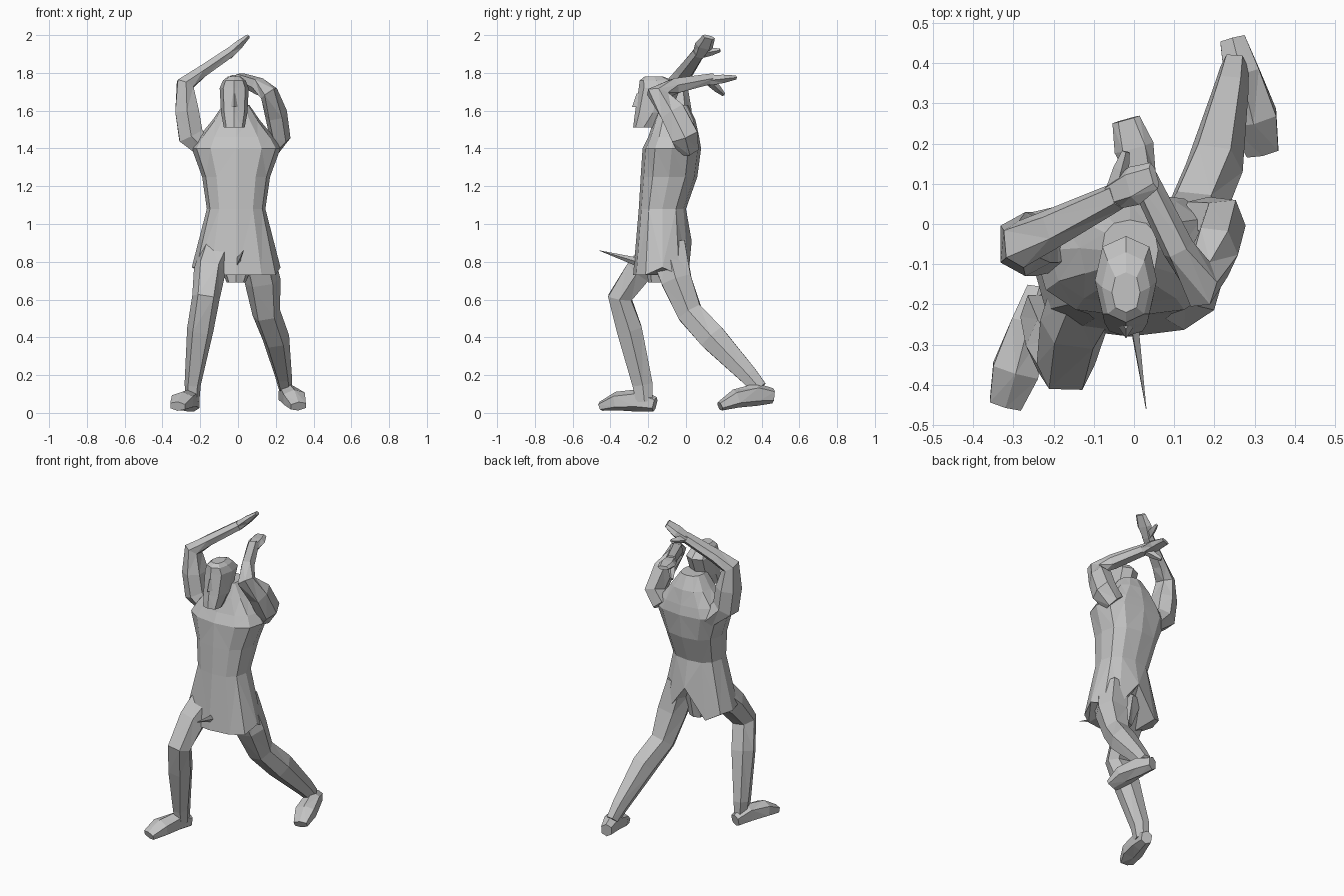
import bpy, bmesh, math
from mathutils import Vector

cube = bpy.data.objects.get("Cube")
if cube:
    bpy.data.objects.remove(cube, do_unlink=True)

SHADE = .55
grey = bpy.data.materials.new("plain_grey")
grey.use_nodes = True
grey.diffuse_color = (SHADE, SHADE, SHADE, 1)
for node in grey.node_tree.nodes:
    if node.type == 'BSDF_PRINCIPLED':
        node.inputs["Base Color"].default_value = grey.diffuse_color

SIDEWAYS, BACKWARD = Vector((1, 0, 0)), Vector((0, 1, 0))


def boxy(value):
    """Push a sine or cosine outward for a slightly squared outline."""
    return math.copysign(abs(value) ** .8, value)


def outline(centre, across, along, sides, turn=0):
    """Points of one squared ellipse around a centre."""
    angles = [math.tau * (k + turn) / sides for k in range(sides)]
    return [centre + across * boxy(math.cos(a)) + along * boxy(math.sin(a))
            for a in angles]


def skin(name, outlines):
    """Join matching outlines into one closed, faceted object."""
    bm = bmesh.new()
    loops = []
    for points in outlines:
        for point in points:
            point.z = max(point.z, 0)
        loops.append([bm.verts.new(point) for point in points])
    for low, high in zip(loops, loops[1:]):
        for k in range(len(low)):
            bm.faces.new((low[k - 1], low[k], high[k], high[k - 1]))
    bm.faces.new(loops[0])
    bm.faces.new(loops[-1])
    bmesh.ops.triangulate(bm, faces=bm.faces[:])
    bmesh.ops.recalc_face_normals(bm, faces=bm.faces[:])
    mesh = bpy.data.meshes.new(name)
    bm.to_mesh(mesh)
    bm.free()
    mesh.materials.append(grey)
    bpy.context.collection.objects.link(bpy.data.objects.new(name, mesh))


def level_outlines(x, sides, rows):
    """Level outlines from rows of height, half width, front and back."""
    return [outline(Vector((x, (front + back) / 2, z)), SIDEWAYS * half,
                    BACKWARD * (back - front) / 2, sides)
            for z, half, front, back in rows]


def limb(name, joints, widths, depths=None, reference=SIDEWAYS, sides=6, turn=0):
    """Skin a bent tube that follows its joints."""
    joints = [Vector(joint) for joint in joints]
    steps = [(b - a).normalized() for a, b in zip(joints, joints[1:])]
    rings = []
    for i, (joint, width, depth) in enumerate(zip(joints, widths, depths or widths)):
        direction = (steps[max(i - 1, 0)] + steps[min(i, len(steps) - 1)]).normalized()
        across = (reference - direction * reference.dot(direction)).normalized()
        along = direction.cross(across)
        rings.append(outline(joint, across * width, along * depth, sides, turn))
    skin(name, rings)


def foot(side, heel, toe):
    """Wedge foot, lifted along the instep."""
    heel, toe = Vector(heel), Vector(toe)
    stations = [0, .3, .7, 1]
    joints = [heel.lerp(toe, t) + Vector((0, 0, .03 * math.sin(math.pi * t)))
              for t in stations]
    limb(side + "_foot", joints, [.035, .05, .065, .045], [.04, .06, .05, .025],
         turn=.5)


def hand(side, wrist, tip, thumb_tip, reference):
    """Flat palm with a tapering thumb."""
    wrist, tip, thumb_tip = Vector(wrist), Vector(tip), Vector(thumb_tip)
    limb(side + "_palm", [wrist, wrist.lerp(tip, .5), tip],
         [.035, .05, .035], [.03, .025, .012], reference)
    limb(side + "_thumb", [wrist, wrist.lerp(thumb_tip, .6), thumb_tip],
         [.025, .02, .01], sides=4)


# Tunic and shoulders, with raised hem sides and a slit at the back
tunic = level_outlines(-.01, 12, [
    (.73, .235, -.28, .03),
    (1.08, .155, -.25, 0),
    (1.25, .18, -.24, .06),
    (1.4, .235, -.23, .08),
    (1.46, .2, -.2, .07),
    (1.55, .125, -.17, .05),
    (1.63, .07, -.14, .01),
])
for point in tunic[0]:
    if point.y == max(p.y for p in tunic[0]):
        slit = point
    elif abs(point.x) > .2:
        point.z += .04
slit.z += .18
skin("tunic", tunic)

# Pelvis and the thin spike at the front
skin("pelvis", level_outlines(-.01, 8, [(.69, .05, -.2, -.06),
                                        (.86, .12, -.22, -.02)]))
limb("front_spike", [(0, -.26, .8), (.03, -.46, .86)], [.012, .001],
     [.025, .001], sides=3)

# Head with beard and nose
skin("head", level_outlines(-.02, 8, [
    (1.51, .055, -.28, -.17),
    (1.59, .07, -.27, -.08),
    (1.72, .077, -.25, -.03),
    (1.76, .06, -.245, -.07),
    (1.78, .035, -.22, -.12),
]))
skin("nose", level_outlines(-.02, 4, [(1.62, .018, -.285, -.23),
                                      (1.69, .01, -.262, -.23)]))

# Bent front leg
limb("right_leg", [(-.1, -.14, .86), (-.15, -.25, .75), (-.17, -.35, .61),
                   (-.2, -.3, .44), (-.24, -.23, .15), (-.24, -.22, .06)],
     [.1, .085, .073, .07, .043, .035], [.1, .08, .07, .075, .06, .05])
foot("right", (-.235, -.165, .045), (-.32, -.45, .035))

# Stretched back leg
limb("left_leg", [(.09, -.1, .88), (.13, -.05, .7), (.15, .02, .53),
                  (.2, .14, .4), (.24, .33, .2), (.25, .39, .13)],
     [.09, .095, .075, .072, .045, .035], [.11, .09, .075, .08, .055, .045])
foot("left", (.245, .46, .09), (.32, .18, .035))

# Right arm raised over the head
limb("right_arm", [(-.16, -.03, 1.38), (-.25, -.05, 1.47), (-.27, -.05, 1.6),
                   (-.28, -.05, 1.74), (-.2, -.01, 1.8), (-.04, .07, 1.91)],
     [.08, .08, .08, .06, .05, .035], [.05, .075, .07, .05, .035, .03], BACKWARD)
hand("right", (-.05, .07, 1.9), (.05, .12, 1.99), (-.02, .18, 1.92), BACKWARD)

# Left arm folded back beside the head
limb("left_arm", [(.16, .01, 1.4), (.22, -.01, 1.47), (.2, -.07, 1.59),
                  (.165, -.15, 1.69), (.11, -.06, 1.73), (.01, .14, 1.77)],
     [.06, .06, .06, .05, .04, .035], [.06, .08, .075, .06, .045, .03])
hand("left", (.02, .12, 1.76), (-.02, .26, 1.775), (-.04, .2, 1.685), SIDEWAYS)
